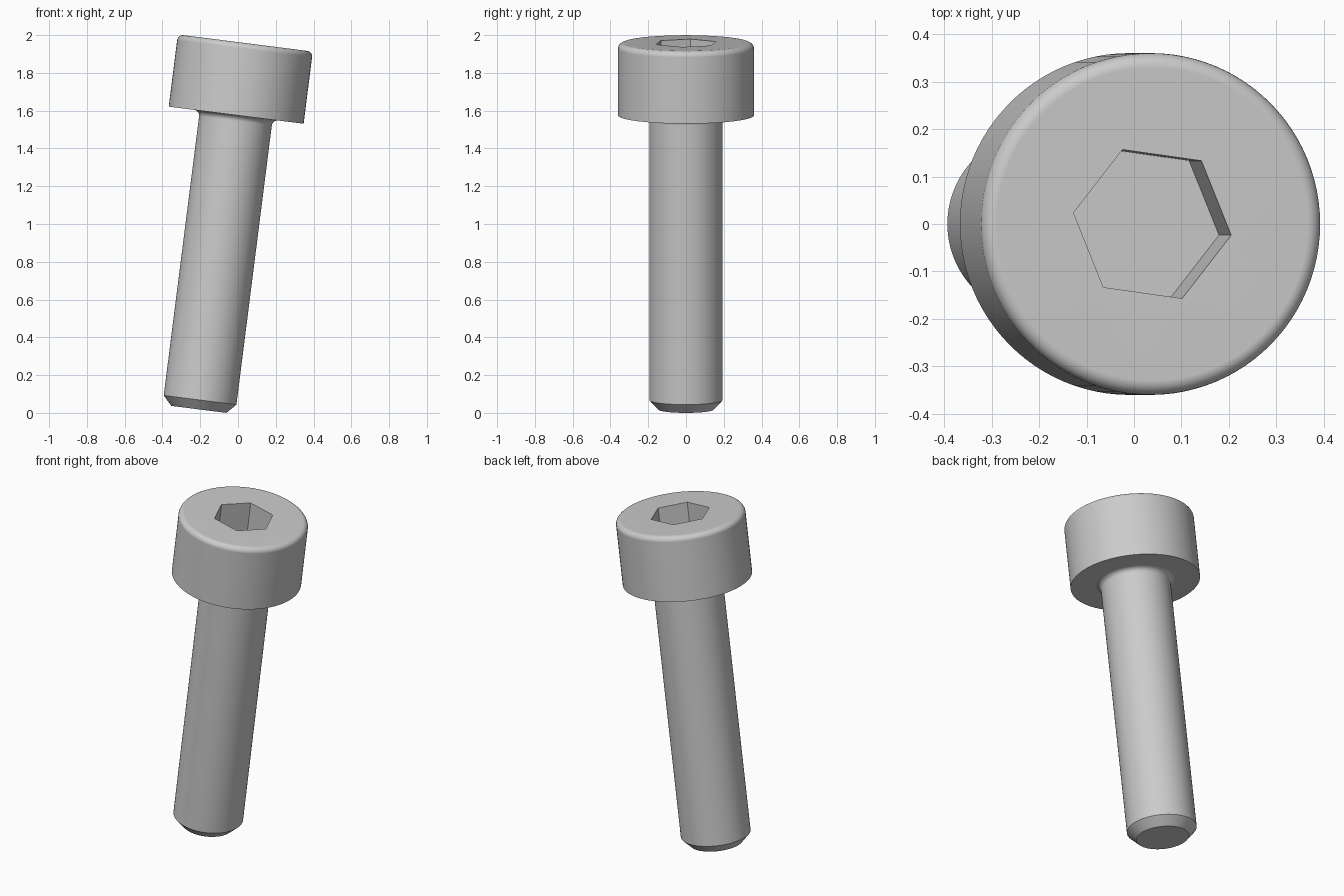
import bpy, bmesh
from math import sin, cos, pi, radians
from mathutils import Matrix

cube = bpy.data.objects.get("Cube")
if cube:
    bpy.data.objects.remove(cube, do_unlink=True)

LENGTH, HEAD_H, HEAD_R, SHAFT_R = 1.955, 0.385, 0.36, 0.194
TIP_R, TIP_H, ROUND = 0.147, 0.05, 0.03
HEX_R, HEX_DEPTH, HEX_TURN = 0.169, 0.205, radians(-8)
TILT = radians(7.22)
SEGMENTS, ARC_STEPS = 96, 6


def arc(cx, cz, r, start, end):
    """Points on a rounded corner of the profile."""
    angles = [start + (end - start) * i / ARC_STEPS for i in range(ARC_STEPS + 1)]
    return [(cx + r * cos(a), cz + r * sin(a)) for a in angles]


def ring(bm, r, z, count, turn=0.0):
    return [bm.verts.new((r * cos(turn + 2 * pi * i / count),
                          r * sin(turn + 2 * pi * i / count), z)) for i in range(count)]


def skin(bm, a, b):
    n = len(a)
    for i in range(n):
        j = (i + 1) % n
        bm.faces.new((a[i], a[j], b[j], b[i]))


def rim(bm, loop):
    n = len(loop)
    return [bm.edges.get((loop[i], loop[(i + 1) % n])) for i in range(n)]


# Turned profile: chamfered tip, shaft, fillet under the head, rounded head
under = LENGTH - HEAD_H
profile = [(TIP_R, 0), (SHAFT_R, TIP_H)]
profile += arc(SHAFT_R + ROUND, under - ROUND, ROUND, pi, pi / 2)
profile += [(HEAD_R, under)]
profile += arc(HEAD_R - ROUND, LENGTH - ROUND, ROUND, 0, pi / 2)

bm = bmesh.new()
rings = [ring(bm, r, z, SEGMENTS) for r, z in profile]
for lower, upper in zip(rings, rings[1:]):
    skin(bm, lower, upper)
bm.faces.new(rings[0])

# Hexagonal socket sunk into the head
hex_top = ring(bm, HEX_R, LENGTH, 6, HEX_TURN)
hex_floor = ring(bm, HEX_R, LENGTH - HEX_DEPTH, 6, HEX_TURN)
skin(bm, hex_top, hex_floor)
bm.faces.new(hex_floor)

# Flat head top around the socket
bmesh.ops.triangle_fill(bm, use_beauty=True, edges=rim(bm, rings[-1]) + rim(bm, hex_top))
bmesh.ops.recalc_face_normals(bm, faces=bm.faces)

# Lean the screw and rest its tip on the ground
bm.transform(Matrix.Translation((-0.207, 0, TIP_R * sin(TILT))) @ Matrix.Rotation(TILT, 4, 'Y'))

mesh = bpy.data.meshes.new("socket_head_screw")
bm.to_mesh(mesh)
bm.free()
screw = bpy.data.objects.new("socket_head_screw", mesh)
bpy.context.collection.objects.link(screw)

# Plain grey metal
grey = bpy.data.materials.new("light_grey")
grey.use_nodes = True
colour = (0.6, 0.6, 0.6, 1)
grey.diffuse_color = colour
for node in grey.node_tree.nodes:
    if node.type == 'BSDF_PRINCIPLED':
        node.inputs["Base Color"].default_value = colour
mesh.materials.append(grey)

# Smooth round surfaces, crisp edges, flat ends
bpy.ops.object.select_all(action='DESELECT')
screw.select_set(True)
bpy.context.view_layer.objects.active = screw
bpy.ops.object.shade_smooth_by_angle(angle=radians(30))
weighted = screw.modifiers.new("flat_ends", 'WEIGHTED_NORMAL')
weighted.keep_sharp = True
